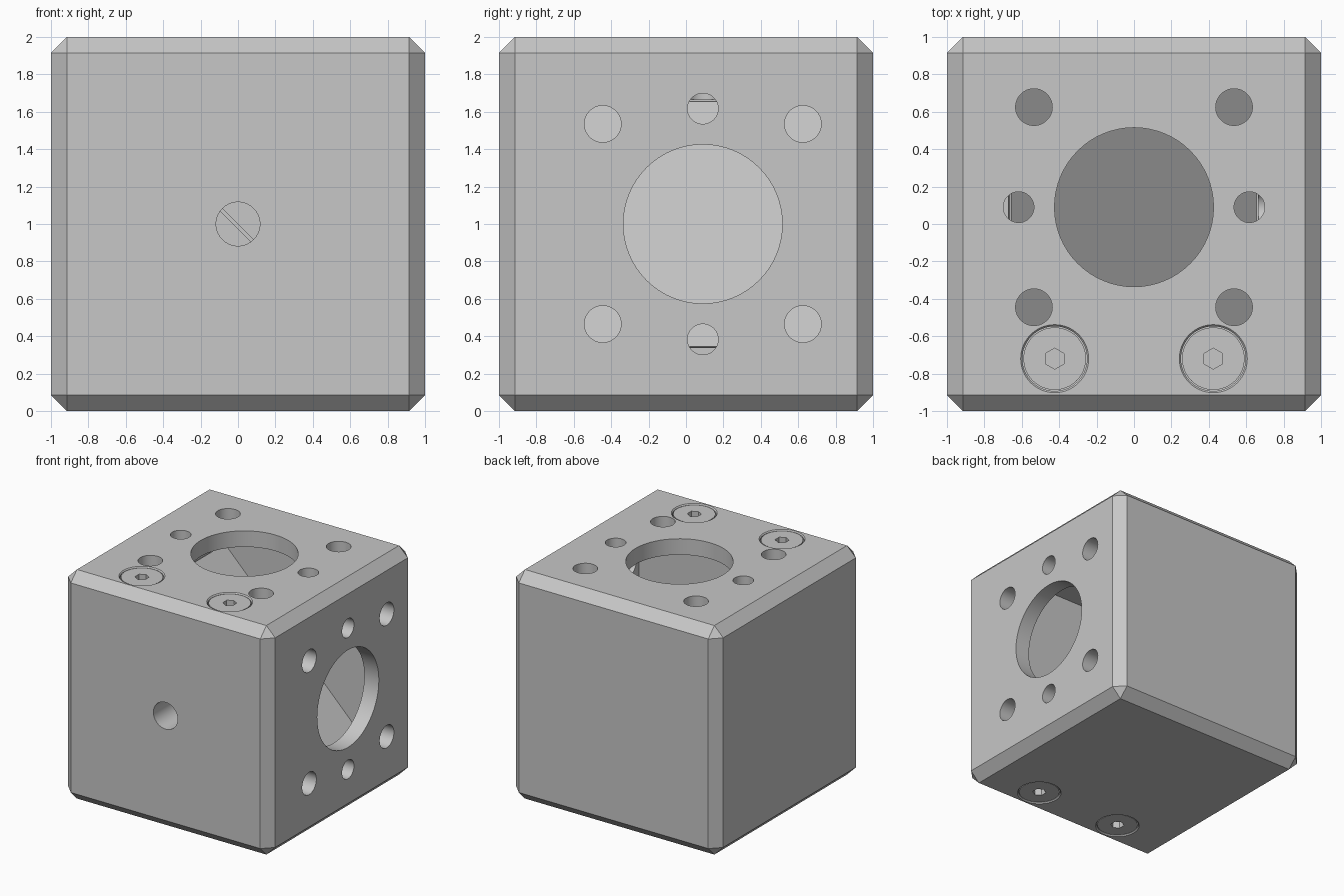
import bpy, bmesh, math
from mathutils import Vector, Matrix

cube = bpy.data.objects.get("Cube")
if cube:
    bpy.data.objects.remove(cube, do_unlink=True)

# Single satin grey metal
grey = bpy.data.materials.new("light_grey_metal")
grey.use_nodes = True
grey.diffuse_color = (0.57, 0.57, 0.57, 1)
grey.node_tree.nodes["Principled BSDF"].inputs["Base Color"].default_value = (0.57, 0.57, 0.57, 1)


def make(name, bm):
    bmesh.ops.recalc_face_normals(bm, faces=bm.faces)
    me = bpy.data.meshes.new(name)
    bm.to_mesh(me)
    bm.free()
    me.materials.append(grey)
    ob = bpy.data.objects.new(name, me)
    bpy.context.scene.collection.objects.link(ob)
    return ob


def rod(name, a, b, r1, r2=None, sides=64):
    """Cylinder or cone from point a to point b."""
    a, b = Vector(a), Vector(b)
    axis = b - a
    mat = Matrix.Translation((a + b) / 2) @ axis.to_track_quat('Z', 'Y').to_matrix().to_4x4()
    bm = bmesh.new()
    bmesh.ops.create_cone(bm, cap_ends=True, segments=sides, radius1=r1,
                          radius2=r1 if r2 is None else r2, depth=axis.length, matrix=mat)
    return make(name, bm)


def prism(name, xz, y0, y1):
    """Extrude an x-z outline (z measured from the cube centre) along y."""
    bm = bmesh.new()
    face = bm.faces.new([bm.verts.new((x, y0, z + 1)) for x, z in xz])
    out = bmesh.ops.extrude_face_region(bm, geom=[face])
    verts = [v for v in out["geom"] if isinstance(v, bmesh.types.BMVert)]
    bmesh.ops.translate(bm, vec=(0, y1 - y0, 0), verts=verts)
    return make(name, bm)


def activate(ob):
    bpy.ops.object.select_all(action='DESELECT')
    ob.select_set(True)
    bpy.context.view_layer.objects.active = ob


def cut(ob, cutter):
    cutter.hide_render = True
    activate(ob)
    mod = ob.modifiers.new("cut", 'BOOLEAN')
    mod.operation, mod.solver, mod.object = 'DIFFERENCE', 'EXACT', cutter
    bpy.ops.object.modifier_apply(modifier=mod.name)
    bpy.data.objects.remove(cutter, do_unlink=True)


def smooth(ob):
    activate(ob)
    bpy.ops.object.shade_smooth_by_angle(angle=math.radians(30))


# Chamfered block
bm = bmesh.new()
bmesh.ops.create_cube(bm, size=2, matrix=Matrix.Translation((0, 0, 1)))
bmesh.ops.bevel(bm, geom=bm.edges[:], offset=0.085, offset_type='OFFSET',
                segments=1, affect='EDGES', clamp_overlap=True)
body = make("cube_body", bm)

# Hollow chamber with a sloping floor
CY = 0.09
cut(body, prism("chamber_cutter", [(-0.67, 0.86), (0.86, 0.86), (0.86, -0.66),
                                   (0.635, -0.66), (-0.67, 0.645)], CY - 0.67, CY + 0.67))

# Ports on the top and the +x side: bore, four bolt holes, two pin holes
ports = [(0, 0, 0.425, 0.70)]
ports += [(u * 0.535, v * 0.535, 0.098, 0.70) for u in (-1, 1) for v in (-1, 1)]
ports += [(u * 0.617, 0, 0.082, 0.665) for u in (-1, 1)]
for u, v, r, end in ports:
    cut(body, rod("top_cutter", (u, CY + v, 2.1), (u, CY + v, 1 + end), r))
    cut(body, rod("side_cutter", (1.1, CY + v, 1 + u), (end, CY + v, 1 + u), r))

# Front hole
cut(body, rod("front_cutter", (0, -1.1, 1), (0, -0.5, 1), 0.117))

# Inclined mirror plate
prism("mirror_plate", [(-0.655, 0.655), (0.655, -0.655), (0.64, -0.668), (-0.668, 0.64)],
      CY - 0.665, CY + 0.665)

# Recessed socket screws, top and bottom
for end, s in (("top", 1), ("bottom", -1)):
    for side, x in (("left", 0.424), ("right", -0.424)):
        def at(h):
            return (x, -0.72, 1 + s * h)
        cut(body, rod("counterbore_cutter", at(1.05), at(0.88), 0.173))
        cut(body, rod("countersink_cutter", at(1.01), at(0.985), 0.191, 0.168))
        screw = rod(f"{end}_screw_{side}", at(0.875), at(0.992), 0.167)
        cut(screw, rod("hex_cutter", at(1.05), at(0.92), 0.056, sides=6))
        smooth(screw)

smooth(body)
